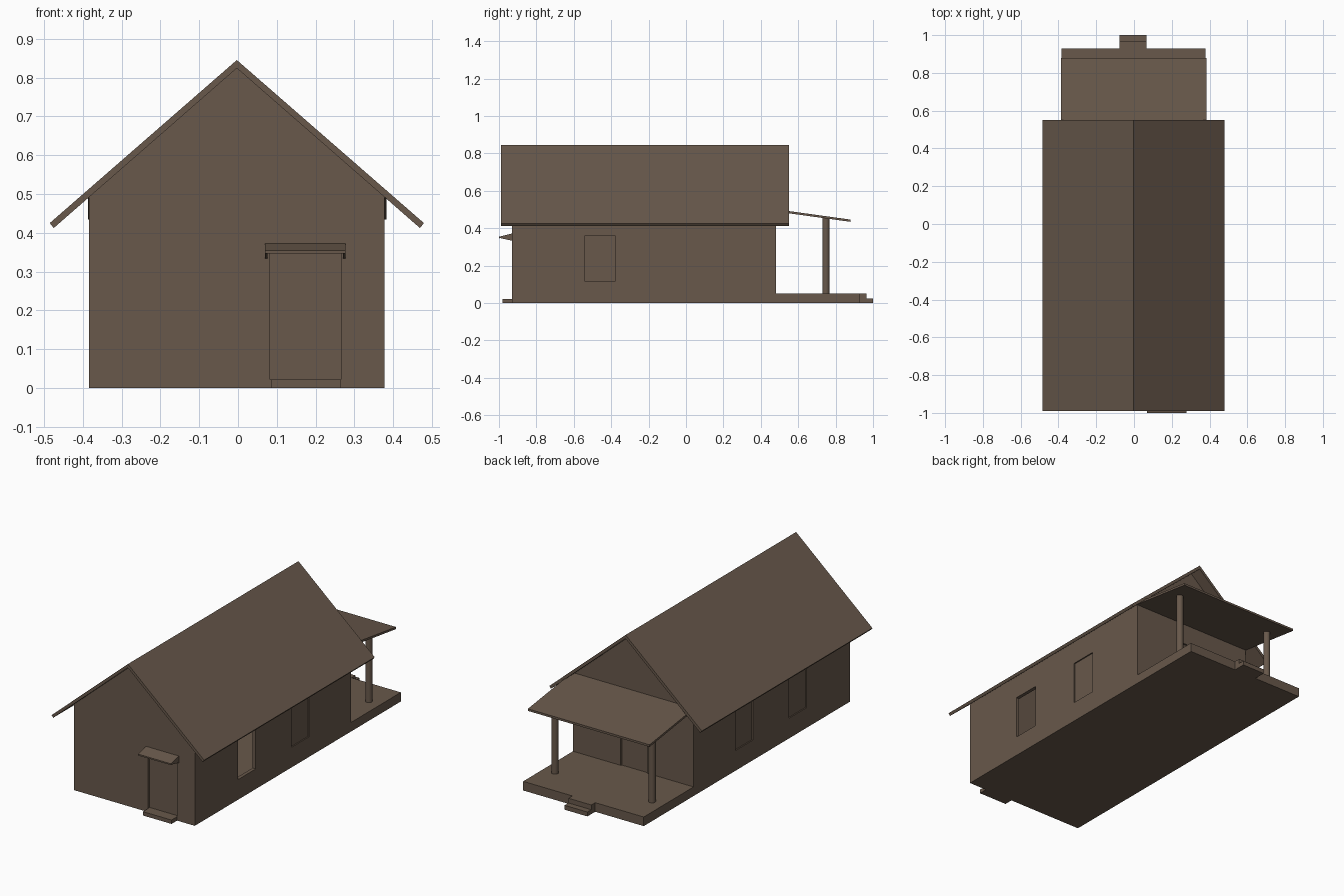
import bpy, bmesh, math

if "Cube" in bpy.data.objects:
    bpy.data.objects.remove(bpy.data.objects["Cube"])

brown = bpy.data.materials.new("dark_brown_wood")
brown.diffuse_color = (0.138, 0.098, 0.070, 1)
brown.use_nodes = True
brown.node_tree.nodes["Principled BSDF"].inputs["Base Color"].default_value = brown.diffuse_color
CX = -0.003          # house centre line
HW = 0.381           # half width of the walls


def prism(name, profile, a, b, axis):
    """Extrude a 2D profile along 'x' (profile is y,z) or 'y' (profile is x,z)."""
    bm = bmesh.new()
    place = (lambda p, t: (t, p[0], p[1])) if axis == 'x' else (lambda p, t: (p[0], t, p[1]))
    rings = [[bm.verts.new(place(p, t)) for p in profile] for t in (a, b)]
    n = len(profile)
    bm.faces.new(rings[0])
    bm.faces.new(rings[1][::-1])
    for i in range(n):
        j = (i + 1) % n
        bm.faces.new((rings[0][i], rings[1][i], rings[1][j], rings[0][j]))
    bmesh.ops.recalc_face_normals(bm, faces=bm.faces)
    me = bpy.data.meshes.new(name)
    bm.to_mesh(me)
    bm.free()
    me.materials.append(brown)
    ob = bpy.data.objects.new(name, me)
    bpy.context.collection.objects.link(ob)
    return ob


def box(name, x0, x1, y0, y1, z0, z1):
    return prism(name, [(x0, z0), (x1, z0), (x1, z1), (x0, z1)], y0, y1, 'y')


def cut(target, cutter):
    """Subtract the cutter and remove it."""
    mod = target.modifiers.new("cut", 'BOOLEAN')
    mod.operation = 'DIFFERENCE'
    mod.solver = 'EXACT'
    mod.object = cutter
    bpy.context.view_layer.objects.active = target
    bpy.ops.object.modifier_apply(modifier=mod.name)
    bpy.data.objects.remove(cutter, do_unlink=True)


def gable(half, floor, eave, apex):
    return [(CX - half, floor), (CX + half, floor), (CX + half, eave),
            (CX, apex), (CX - half, eave)]


# Walls: a hollow gabled shell
walls = prism("walls", gable(HW, 0, 0.492, 0.826), -0.93, 0.48, 'y')
cut(walls, prism("room", gable(HW - 0.02, 0.02, 0.49, 0.806), -0.91, 0.46, 'y'))

# Side windows: shallow recesses, with one open window on the right
R, L = CX + HW, CX - HW
cut(walls, box("open_window", R - 0.05, R + 0.05, -0.54, -0.38, 0.115, 0.36))
cut(walls, box("right_window", R - 0.007, R + 0.05, -0.055, 0.10, 0.115, 0.36))
for y0, y1 in ((-0.54, -0.38), (-0.055, 0.10)):
    cut(walls, box("left_window", L - 0.05, L + 0.007, y0, y1, 0.115, 0.36))

# Front and back doors, recessed
cut(walls, box("front_door", 0.082, 0.266, -1.0, -0.918, 0.022, 0.355))
cut(walls, box("back_door", -0.09, 0.077, 0.47, 0.55, 0.05, 0.37))

# Main roof: one folded slab
prism("main_roof", [(CX, 0.845), (CX + 0.482, 0.425), (CX + 0.472, 0.412), (CX, 0.824),
                    (CX - 0.472, 0.412), (CX - 0.482, 0.425)], -0.99, 0.55, 'y')

# Front door awning with end brackets, and its step
prism("awning", [(-0.93, 0.372), (-1.0, 0.354), (-1.0, 0.346), (-0.93, 0.358)], 0.069, 0.277, 'x')
for x in (0.069, 0.270):
    prism("awning_bracket", [(-0.93, 0.360), (-0.998, 0.348), (-0.93, 0.333)], x, x + 0.007, 'x')
box("front_step", 0.085, 0.266, -0.98, -0.93, 0, 0.022)

# Back porch: deck, two steps, sloped roof and round posts
box("porch_deck", L, R, 0.48, 0.93, 0, 0.052)
box("porch_upper_step", -0.077, 0.067, 0.93, 0.965, 0, 0.052)
box("porch_lower_step", -0.077, 0.067, 0.965, 1.0, 0, 0.025)
prism("porch_roof", [(0.475, 0.502), (0.88, 0.446), (0.88, 0.434), (0.475, 0.490)],
      -0.386, 0.383, 'x')
for side in (-1, 1):
    bpy.ops.mesh.primitive_cylinder_add(vertices=24, radius=0.019, depth=0.405,
                                        location=(CX + side * 0.307, 0.748, 0.2535))
    post = bpy.context.object
    post.name = "porch_post"
    post.data.materials.append(brown)
    bpy.ops.object.shade_smooth_by_angle(angle=math.radians(40))
